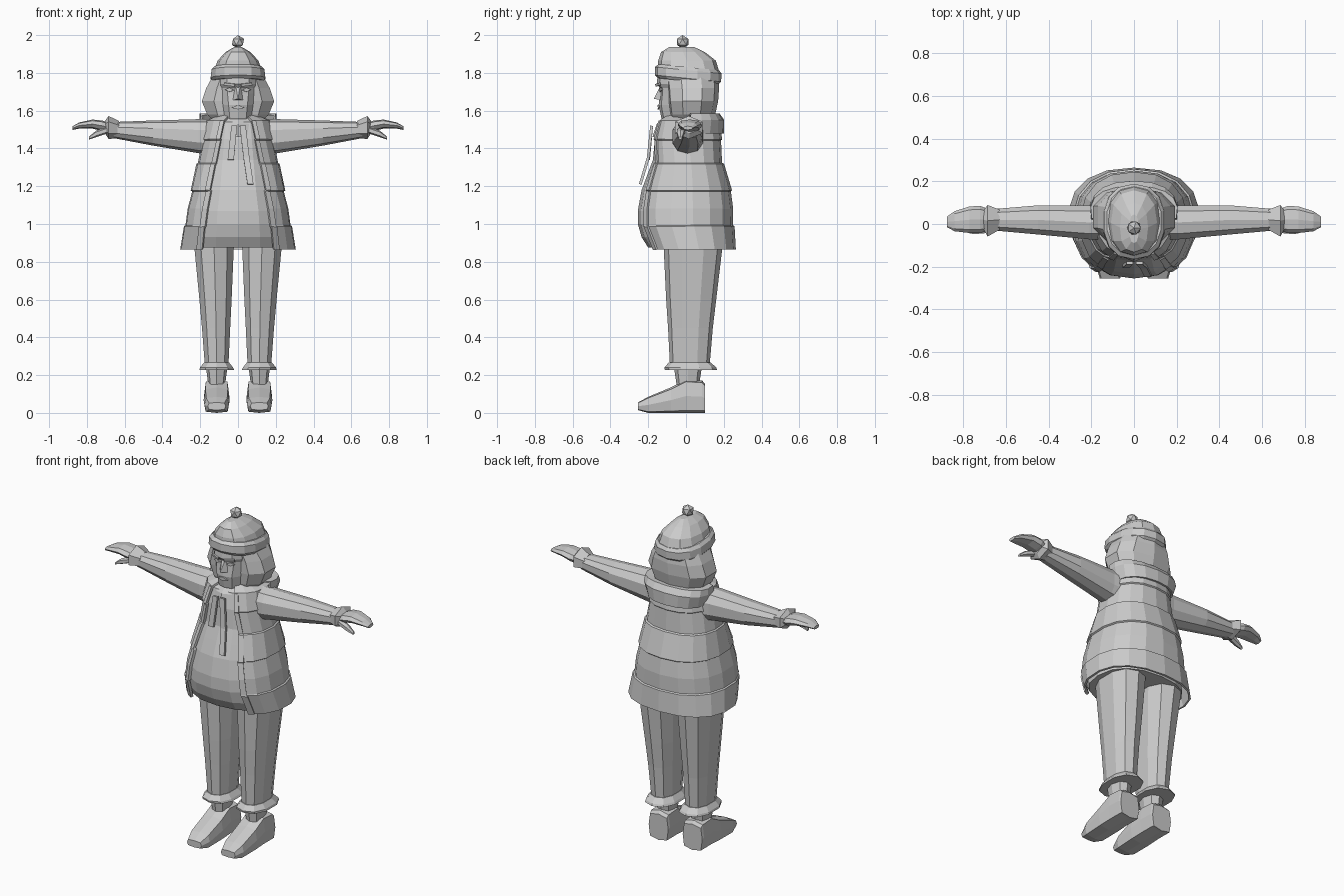
import bpy, bmesh, math

grey = bpy.data.materials.new("plain_grey")
grey.diffuse_color = (0.6, 0.6, 0.6, 1)


def finish(name, bm, thick=0):
    bmesh.ops.recalc_face_normals(bm, faces=bm.faces)
    me = bpy.data.meshes.new(name)
    bm.to_mesh(me)
    bm.free()
    me.materials.append(grey)
    ob = bpy.data.objects.new(name, me)
    bpy.context.collection.objects.link(ob)
    if thick:
        mod = ob.modifiers.new("thickness", 'SOLIDIFY')
        mod.thickness = thick
        mod.offset = 0
    return ob


def power(v, p):
    return math.copysign(abs(v) ** p, v)


def loft(name, axis, rings, n=12, p=0.85, side=1, tilt=0, spans=None, thick=0):
    """Skin rings (t, a0, a1, b0, b1) along an axis; spans (degrees) leave the ring open."""
    bm = bmesh.new()
    rows = []
    for i, (t, a0, a1, b0, b1) in enumerate(rings):
        row = []
        for k in range(n + 1 if spans else n):
            if spans:
                lo, hi = spans[i]
                ang = math.radians(lo + (hi - lo) * k / n)
            else:
                ang = math.tau * k / n
            a = (a0 + a1) / 2 + (a1 - a0) / 2 * power(math.sin(ang), p)
            b = (b0 + b1) / 2 - (b1 - b0) / 2 * power(math.cos(ang), p)
            x, y, z = {'z': (a, b, t), 'x': (t, a, b), 'y': (a, t, b)}[axis]
            row.append(bm.verts.new((x * side, y, z - tilt * y)))
        rows.append(row)
    for r, s in zip(rows, rows[1:]):
        for k in range(n):
            j = k + 1 if spans else (k + 1) % n
            bm.faces.new((r[k], r[j], s[j], s[k]))
    if not spans:
        bm.faces.new(rows[0])
        bm.faces.new(rows[-1])
    return finish(name, bm, thick)


def upright(rows):
    """(z, half width, front y, back y) to full ring tuples."""
    return [(z, -w, w, f, b) for z, w, f, b in rows]


def plate(name, pts, thick=0.008):
    bm = bmesh.new()
    bm.faces.new([bm.verts.new(q) for q in pts])
    return finish(name, bm, thick)


# Shirt with round belly
loft("shirt", 'z', upright([
    (0.875, 0.265, -0.20, 0.225), (0.93, 0.265, -0.235, 0.225), (1.00, 0.255, -0.255, 0.22),
    (1.07, 0.245, -0.255, 0.22), (1.18, 0.215, -0.235, 0.205), (1.26, 0.20, -0.205, 0.18),
    (1.34, 0.185, -0.175, 0.165), (1.45, 0.165, -0.165, 0.155), (1.54, 0.145, -0.14, 0.14),
    (1.57, 0.09, -0.09, 0.11)]), n=16)

# Open padded vest: overlapping panels, then the shoulders
vest = [(0.865, 0.302, -0.20, 0.258, 35), (0.985, 0.283, -0.252, 0.252, 35),
        (0.99, 0.275, -0.252, 0.244, 35), (1.08, 0.262, -0.25, 0.244, 34),
        (1.175, 0.238, -0.232, 0.232, 33), (1.18, 0.246, -0.235, 0.238, 33),
        (1.315, 0.216, -0.182, 0.197, 30), (1.32, 0.208, -0.174, 0.186, 30),
        (1.445, 0.183, -0.172, 0.18, 26), (1.45, 0.188, -0.176, 0.186, 26),
        (1.545, 0.168, -0.145, 0.172, 22), (1.572, 0.10, -0.10, 0.125, 22)]
rings = upright([v[:4] for v in vest])
loft("vest", 'z', rings, n=14, spans=[(v[4], 360 - v[4]) for v in vest], thick=0.012)
for s in (1, -1):
    # Raised border along each front edge of the vest
    edge = [(z, a - 0.005, b + 0.005, c - 0.005, d) for z, a, b, c, d in rings[:-1]]
    loft("vest_border", 'z', edge, n=1, side=s,
         spans=[(v[4] - 1, v[4] + 7) for v in vest[:-1]], thick=0.012)

# Hood folded behind the neck, and collar
loft("hood", 'z', upright([(1.48, 0.178, -0.10, 0.196), (1.55, 0.20, -0.07, 0.196),
                           (1.58, 0.20, -0.05, 0.175), (1.575, 0.12, -0.05, 0.11)]),
     n=10, spans=[(75, 285)] * 4, thick=0.012)
loft("collar", 'z', upright([(1.46, 0.075, -0.178, 0.10), (1.53, 0.10, -0.155, 0.12),
                             (1.57, 0.085, -0.115, 0.11)]), n=10)

# Hanging neck strings
plate("left_string", [(-0.035, -0.182, 1.52), (-0.005, -0.182, 1.52), (-0.022, -0.198, 1.34),
                      (-0.055, -0.198, 1.34)], 0.015)
bm = bmesh.new()
pairs = [[bm.verts.new((x + d, y, z)) for d in (-0.016, 0.016)] for x, y, z in
         ((0.025, -0.182, 1.52), (0.045, -0.20, 1.35), (0.066, -0.242, 1.21))]
for u, v in zip(pairs, pairs[1:]):
    bm.faces.new((u[0], u[1], v[1], v[0]))
finish("right_string", bm, 0.015)

# Head, hair and hat
loft("neck", 'z', upright([(1.48, 0.07, -0.07, 0.08), (1.60, 0.07, -0.07, 0.08)]), n=8)
loft("face", 'z', upright([(1.53, 0.06, -0.115, 0.06), (1.56, 0.078, -0.13, 0.08),
                           (1.63, 0.09, -0.145, 0.1), (1.69, 0.10, -0.138, 0.1),
                           (1.72, 0.102, -0.138, 0.1), (1.74, 0.104, -0.155, 0.1),
                           (1.79, 0.104, -0.15, 0.1)]), n=12)
loft("hair", 'z', upright([(1.555, 0.145, -0.085, 0.135), (1.58, 0.17, -0.095, 0.155),
                           (1.65, 0.20, -0.105, 0.17), (1.72, 0.175, -0.11, 0.175),
                           (1.79, 0.135, -0.12, 0.17)]), n=10)
loft("hat_brim", 'z', upright([(1.757, 0.138, -0.15, 0.17), (1.772, 0.148, -0.165, 0.186),
                               (1.815, 0.143, -0.165, 0.188), (1.832, 0.128, -0.145, 0.175)]),
     n=14, tilt=0.1)
loft("hat_crown", 'z', upright([(1.80, 0.132, -0.15, 0.178), (1.865, 0.108, -0.147, 0.158),
                                (1.91, 0.066, -0.132, 0.10), (1.936, 0.022, -0.09, 0.045)]), n=12)
bm = bmesh.new()
bmesh.ops.create_icosphere(bm, subdivisions=1, radius=0.036)
bmesh.ops.translate(bm, verts=bm.verts, vec=(0, -0.018, 1.964))
finish("pompom", bm)

# Facial features
bm = bmesh.new()
tip = bm.verts.new((0, -0.17, 1.663))
base = [bm.verts.new(q) for q in ((-0.03, -0.13, 1.655), (0.03, -0.13, 1.655),
                                  (0.012, -0.135, 1.735), (-0.012, -0.135, 1.735))]
bm.faces.new(base)
for k in range(4):
    bm.faces.new((tip, base[k], base[(k + 1) % 4]))
finish("nose", bm)
plate("mouth", [(-0.035, -0.144, 1.615), (0, -0.147, 1.607), (0.035, -0.144, 1.615),
                (0, -0.148, 1.63)])
for s in (1, -1):
    plate("eye", [(s * 0.02, -0.138, 1.708), (s * 0.045, -0.137, 1.70),
                  (s * 0.068, -0.126, 1.71), (s * 0.045, -0.137, 1.722)])
    plate("eyebrow", [(s * 0.018, -0.157, 1.728), (s * 0.075, -0.137, 1.735),
                      (s * 0.072, -0.14, 1.748), (s * 0.018, -0.16, 1.742)])

# Arms, hands, legs and shoes on both sides
for s in (1, -1):
    loft("sleeve", 'x', [(0.13, -0.075, 0.10, 1.365, 1.555), (0.21, -0.075, 0.09, 1.375, 1.555),
                         (0.45, -0.052, 0.09, 1.415, 1.548), (0.66, -0.032, 0.072, 1.455, 1.54)],
         n=10, side=s)
    loft("sleeve_cuff", 'x', [(0.63, -0.035, 0.075, 1.455, 1.545), (0.685, -0.07, 0.10, 1.45, 1.572),
                              (0.705, -0.03, 0.07, 1.48, 1.545)], n=6, p=1, side=s)
    loft("hand", 'x', [(0.66, -0.025, 0.06, 1.48, 1.53), (0.72, -0.042, 0.085, 1.492, 1.548),
                       (0.77, -0.042, 0.082, 1.505, 1.553), (0.84, -0.034, 0.06, 1.505, 1.538),
                       (0.875, -0.015, 0.035, 1.498, 1.518)], n=8, side=s)
    loft("thumb", 'x', [(0.69, -0.045, 0.0, 1.48, 1.515), (0.75, -0.05, -0.01, 1.46, 1.495),
                        (0.79, -0.04, -0.02, 1.447, 1.462)], n=6, side=s)
    loft("trouser_leg", 'z', [(0.25, 0.048, 0.178, -0.085, 0.125), (0.45, 0.038, 0.194, -0.095, 0.142),
                              (0.60, 0.03, 0.208, -0.105, 0.16), (0.87, 0.018, 0.235, -0.118, 0.192),
                              (0.98, 0.01, 0.235, -0.118, 0.192)], n=10, side=s)
    loft("trouser_cuff", 'z', [(0.228, 0.016, 0.208, -0.112, 0.165), (0.24, 0.022, 0.205, -0.115, 0.16),
                               (0.268, 0.045, 0.182, -0.09, 0.13)], n=10, side=s)
    loft("ankle", 'z', [(0.15, 0.068, 0.158, -0.05, 0.07), (0.25, 0.055, 0.17, -0.065, 0.085)],
         n=8, side=s)
    loft("shoe", 'y', [(0.10, 0.048, 0.178, 0.0, 0.155), (0.085, 0.046, 0.18, 0.0, 0.172),
                       (0.0, 0.046, 0.18, 0.0, 0.178), (-0.08, 0.044, 0.182, 0.0, 0.135),
                       (-0.20, 0.048, 0.178, 0.0, 0.085), (-0.255, 0.065, 0.16, 0.015, 0.055)],
         n=8, p=0.45, side=s)
